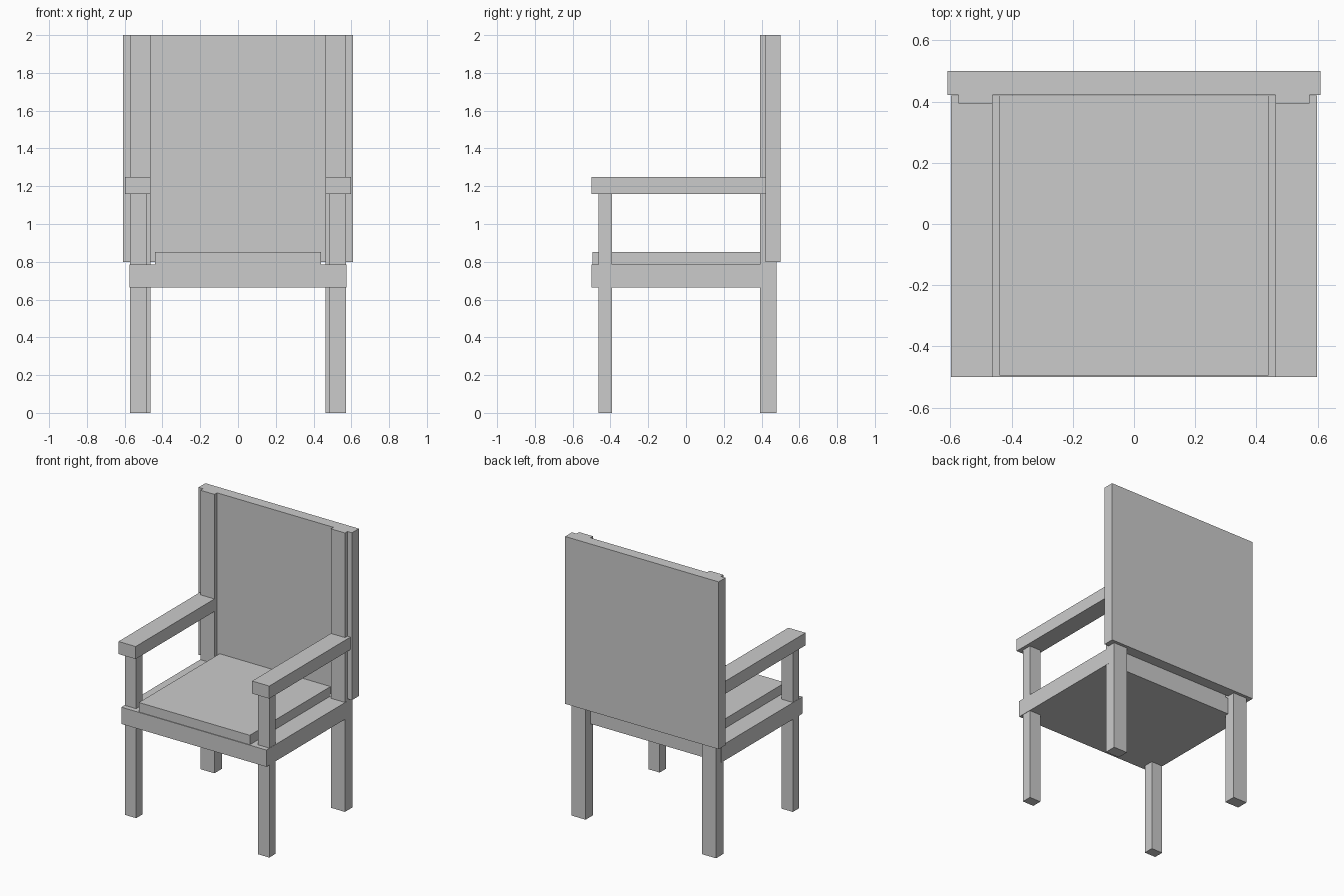
import bpy
import bmesh

if "Cube" in bpy.data.objects:
    bpy.data.objects.remove(bpy.data.objects["Cube"])


def box(name, x, y, z):
    """Axis-aligned box from (min, max) ranges."""
    bm = bmesh.new()
    bmesh.ops.create_cube(bm, size=1.0)
    for v in bm.verts:
        for i, (lo, hi) in enumerate((x, y, z)):
            v.co[i] = (v.co[i] + 0.5) * (hi - lo) + lo - (0.0)
    mesh = bpy.data.meshes.new(name)
    bm.to_mesh(mesh)
    bm.free()
    obj = bpy.data.objects.new(name, mesh)
    bpy.context.collection.objects.link(obj)
    return obj


def box_pair(name, x, y, z):
    """Right-hand box and its mirrored left-hand twin."""
    box(name + "_right", x, y, z)
    box(name + "_left", (-x[1], -x[0]), y, z)


# Seat frame and cushion
box("seat", (-0.575, 0.575), (-0.50, 0.42), (0.665, 0.785))
box("seat_cushion", (-0.44, 0.44), (-0.495, 0.42), (0.785, 0.853))

# Backrest panel
box("backrest", (-0.609, 0.609), (0.422, 0.50), (0.80, 2.0))

# Front legs carry the armrests, back legs run up to the top of the backrest
box_pair("front_leg", (0.483, 0.573), (-0.464, -0.392), (0.0, 1.16))
box_pair("back_leg", (0.462, 0.573), (0.393, 0.478), (0.0, 2.0))

# Armrests
box_pair("armrest", (0.462, 0.598), (-0.50, 0.42), (1.16, 1.25))
